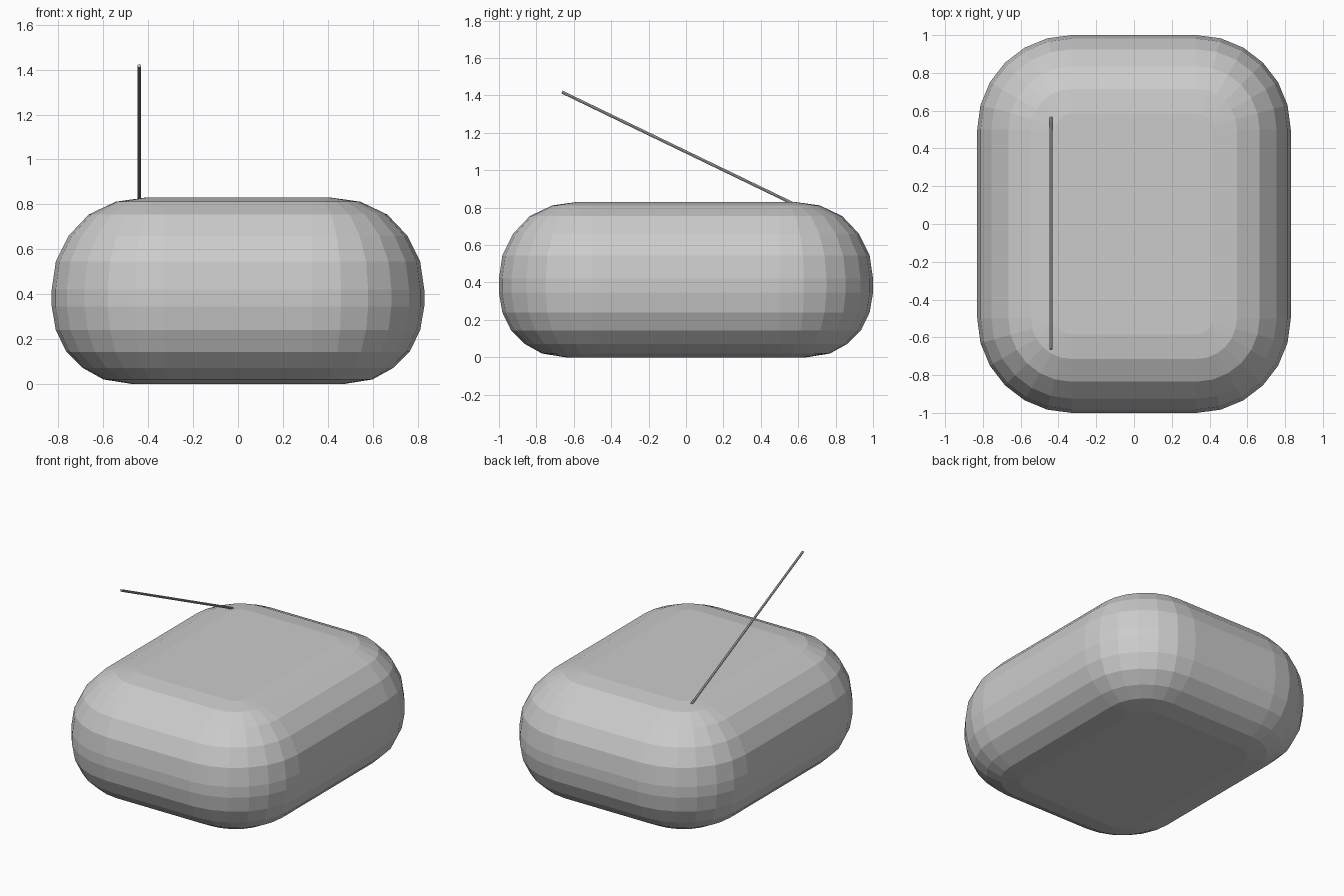
import bpy, bmesh
from math import sin, cos, pi
from mathutils import Vector

if "Cube" in bpy.data.objects:
    bpy.data.objects.remove(bpy.data.objects["Cube"])

HALF_X, HALF_Y, CORNER, SEGS = 0.83, 1.0, 0.5, 6

# Side profile: (inset from widest outline, height)
PROFILE = [(0.355, 0.0), (0.23, 0.02), (0.14, 0.07), (0.065, 0.143),
           (0.018, 0.24), (0.0, 0.345), (0.0, 0.42), (0.018, 0.545),
           (0.075, 0.66), (0.165, 0.755), (0.285, 0.812), (0.415, 0.83)]


def ring_points(inset, z):
    """Rounded rectangle outline, counter-clockwise."""
    r = CORNER - inset
    cx, cy = HALF_X - CORNER, HALF_Y - CORNER
    pts = []
    for q, (sx, sy) in enumerate([(1, 1), (-1, 1), (-1, -1), (1, -1)]):
        for i in range(SEGS + 1):
            a = (q + i / SEGS) * pi / 2
            pts.append((sx * cx + r * cos(a), sy * cy + r * sin(a), z))
    return pts


def finish(bm, name):
    bmesh.ops.recalc_face_normals(bm, faces=bm.faces)
    mesh = bpy.data.meshes.new(name)
    bm.to_mesh(mesh)
    bm.free()
    obj = bpy.data.objects.new(name, mesh)
    bpy.context.collection.objects.link(obj)
    return obj


# Pillow-like body lofted from rounded outlines
bm = bmesh.new()
rings = [[bm.verts.new(p) for p in ring_points(d, z)] for d, z in PROFILE]
for low, high in zip(rings, rings[1:]):
    n = len(low)
    for i in range(n):
        j = (i + 1) % n
        bm.faces.new((low[i], low[j], high[j], high[i]))
bm.faces.new(rings[0][::-1])
bm.faces.new(rings[-1])
finish(bm, "body")

# Thin antenna leaning forward from the back left of the top
start, end = Vector((-0.44, 0.565, 0.825)), Vector((-0.44, -0.663, 1.418))
axis = end - start
bm = bmesh.new()
bmesh.ops.create_cone(bm, cap_ends=True, segments=8, radius1=0.008,
                      radius2=0.008, depth=axis.length)
antenna = finish(bm, "antenna")
antenna.location = (start + end) / 2
antenna.rotation_euler = axis.to_track_quat('Z', 'Y').to_euler()
